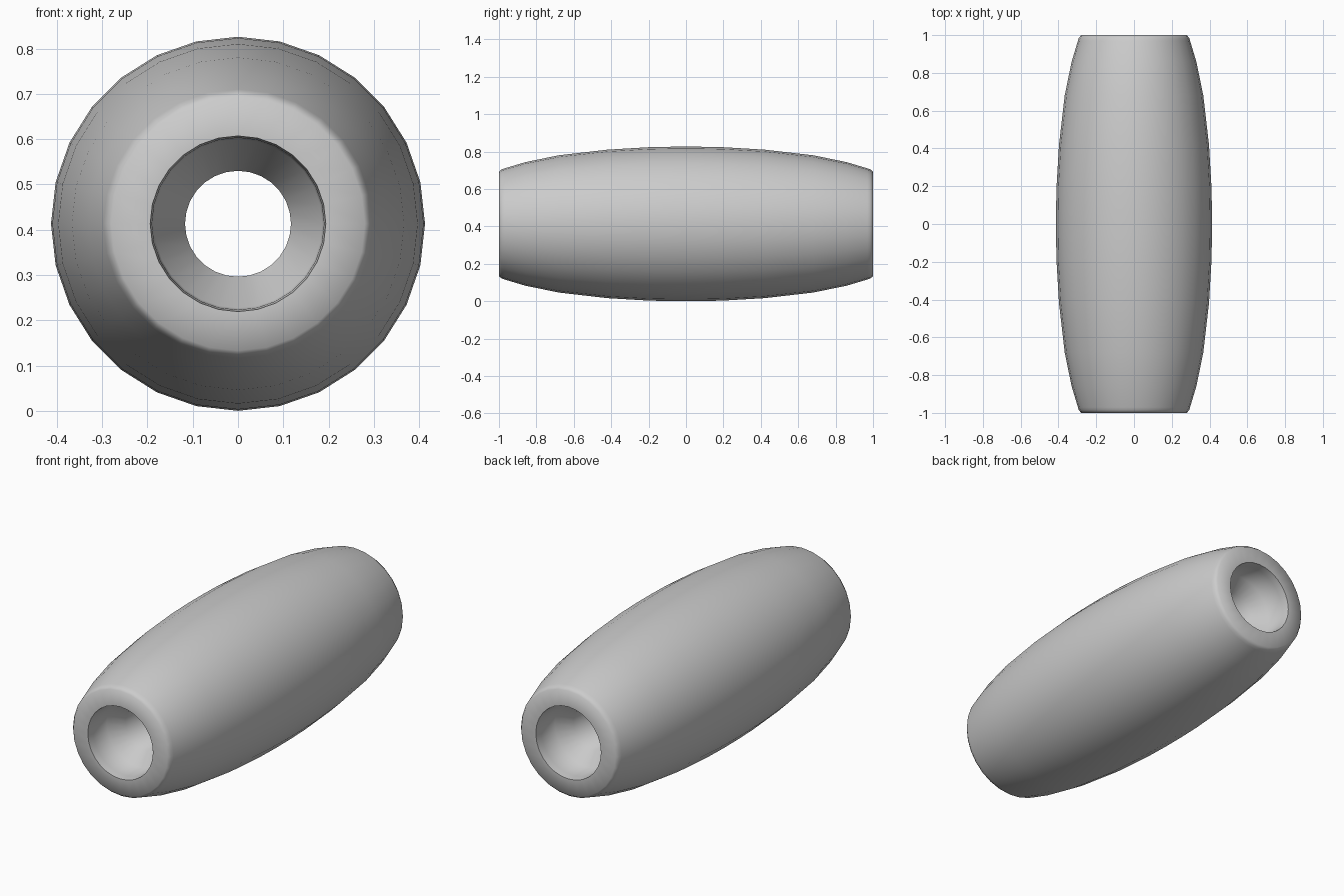
import bpy, bmesh, math

if "Cube" in bpy.data.objects:
    bpy.data.objects.remove(bpy.data.objects["Cube"])

SEGMENTS = 28
CENTRE_Z = 0.413

# Half profile (radius, y): outer barrel from the middle to one end, then into the bore
half = [(0.413, 0.06), (0.410, 0.2), (0.397, 0.42), (0.367, 0.68), (0.330, 0.86),
        (0.297, 0.97), (0.292, 0.985), (0.280, 1.0),   # rounded rim
        (0.194, 1.0), (0.190, 0.96), (0.186, 0.85),     # counterbore
        (0.117, 0.79), (0.117, 0.4)]                    # ledge and through hole
profile = half + [(r, -y) for r, y in reversed(half)]

# Revolve the closed profile about the y axis
bm = bmesh.new()
rings = []
for r, y in profile:
    ring = []
    for i in range(SEGMENTS):
        a = 2 * math.pi * i / SEGMENTS
        ring.append(bm.verts.new((r * math.sin(a), y, CENTRE_Z + r * math.cos(a))))
    rings.append(ring)
for k in range(len(rings)):
    a, b = rings[k], rings[(k + 1) % len(rings)]
    for i in range(SEGMENTS):
        j = (i + 1) % SEGMENTS
        bm.faces.new((a[i], a[j], b[j], b[i]))
bmesh.ops.recalc_face_normals(bm, faces=bm.faces)

mesh = bpy.data.meshes.new("barrel_bead")
bm.to_mesh(mesh)
bm.free()
bead = bpy.data.objects.new("barrel_bead", mesh)
bpy.context.collection.objects.link(bead)

# Smooth body with crisp bore edges
bpy.context.view_layer.objects.active = bead
bead.select_set(True)
bpy.ops.object.shade_smooth_by_angle(angle=math.radians(60))
